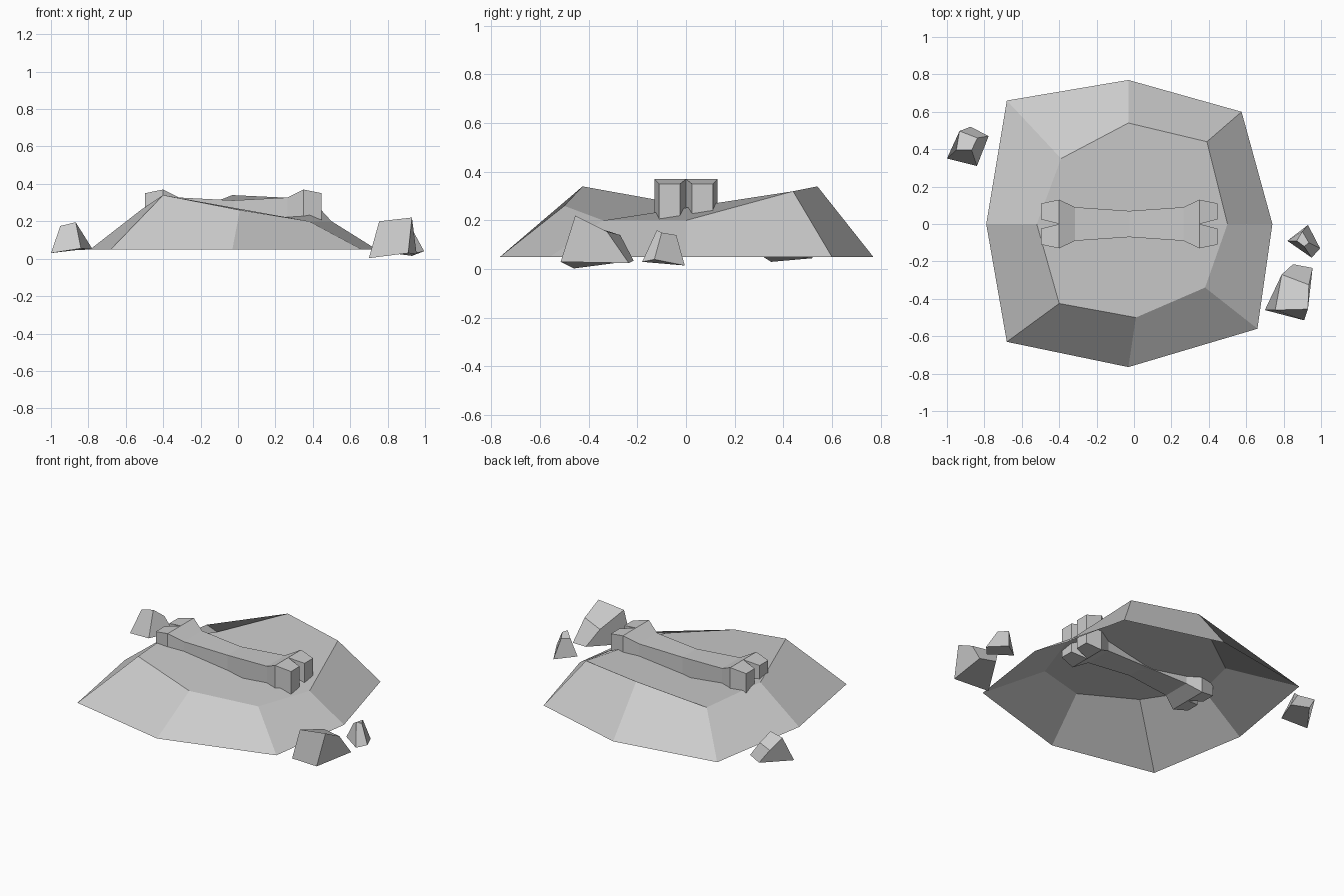
import bpy, bmesh

if "Cube" in bpy.data.objects:
    bpy.data.objects.remove(bpy.data.objects["Cube"])


def finish(name, bm):
    bmesh.ops.recalc_face_normals(bm, faces=bm.faces)
    mesh = bpy.data.meshes.new(name)
    bm.to_mesh(mesh)
    bm.free()
    obj = bpy.data.objects.new(name, mesh)
    bpy.context.collection.objects.link(obj)
    return obj


def bridge(bm, lower, upper):
    n = len(lower)
    for i in range(n):
        j = (i + 1) % n
        bm.faces.new((lower[j], upper[j], upper[i], lower[i]))


# Dirt mound: open skirt from ground outline to uneven rim, closed by one warped top face
outline = [(-.79, 0), (-.68, -.63), (-.03, -.765), (.66, -.56),
           (.74, 0), (.575, .60), (-.03, .77), (-.68, .66)]
rim = [(-.52, 0, .26), (-.40, -.425, .34), (.01, -.50, .26), (.38, -.34, .20),
       (.50, 0, .20), (.39, .44, .32), (-.03, .54, .34), (-.39, .35, .20)]
bm = bmesh.new()
base = [bm.verts.new((x, y, .05)) for x, y in outline]
top = [bm.verts.new(p) for p in rim]
bridge(bm, base, top)
bm.faces.new(top)
mound = finish("dirt_mound", bm)
if sum(f.normal.z for f in mound.data.polygons) < 0:
    mound.data.flip_normals()

# Bone: one quarter lofted through (x, inner y, outer y, half height), then mirrored
stations = [(0, 0, .07, .055), (.29, 0, .09, .07),
            (.375, 0, .13, .113), (.472, .025, .11, .093)]
bm = bmesh.new()
rings = [[bm.verts.new(p) for p in ((x, a, -h), (x, b, -h), (x, b, h), (x, a, h))]
         for x, a, b, h in stations]
for k in range(3):
    r, s = rings[k], rings[k + 1]
    for i in range(4 if k == 2 else 3):
        j = (i + 1) % 4
        bm.faces.new((r[i], s[i], s[j], r[j])[::-1])
bm.faces.new(rings[-1])
bone = finish("bone", bm)
bone.location = (-.025, 0, .257)
mirror = bone.modifiers.new("mirror", 'MIRROR')
mirror.use_axis = (True, True, False)
mirror.use_clip = True


# Loose rocks: irregular six-sided blocks
def rock(name, bottom, upper):
    bm = bmesh.new()
    lo = [bm.verts.new(p) for p in bottom]
    hi = [bm.verts.new(p) for p in upper]
    bridge(bm, lo, hi)
    bm.faces.new(lo[::-1])
    bm.faces.new(hi)
    return finish(name, bm)


rock("large_rock",
     [(.70, -.46, .003), (.91, -.515, .03), (.955, -.235, .025), (.85, -.215, .035)],
     [(.755, -.46, .20), (.93, -.455, .22), (.935, -.325, .155), (.79, -.27, .14)])
rock("small_rock",
     [(.82, -.09, .03), (.95, -.18, .03), (.995, -.13, .04), (.93, -.005, .015)],
     [(.87, -.09, .13), (.91, -.12, .16), (.935, -.10, .15), (.90, -.04, .14)])
rock("left_rock",
     [(-1.0, .35, .03), (-.84, .31, .055), (-.777, .47, .05), (-.874, .52, .045)],
     [(-.95, .395, .175), (-.868, .395, .195), (-.837, .46, .14), (-.933, .497, .13)])
